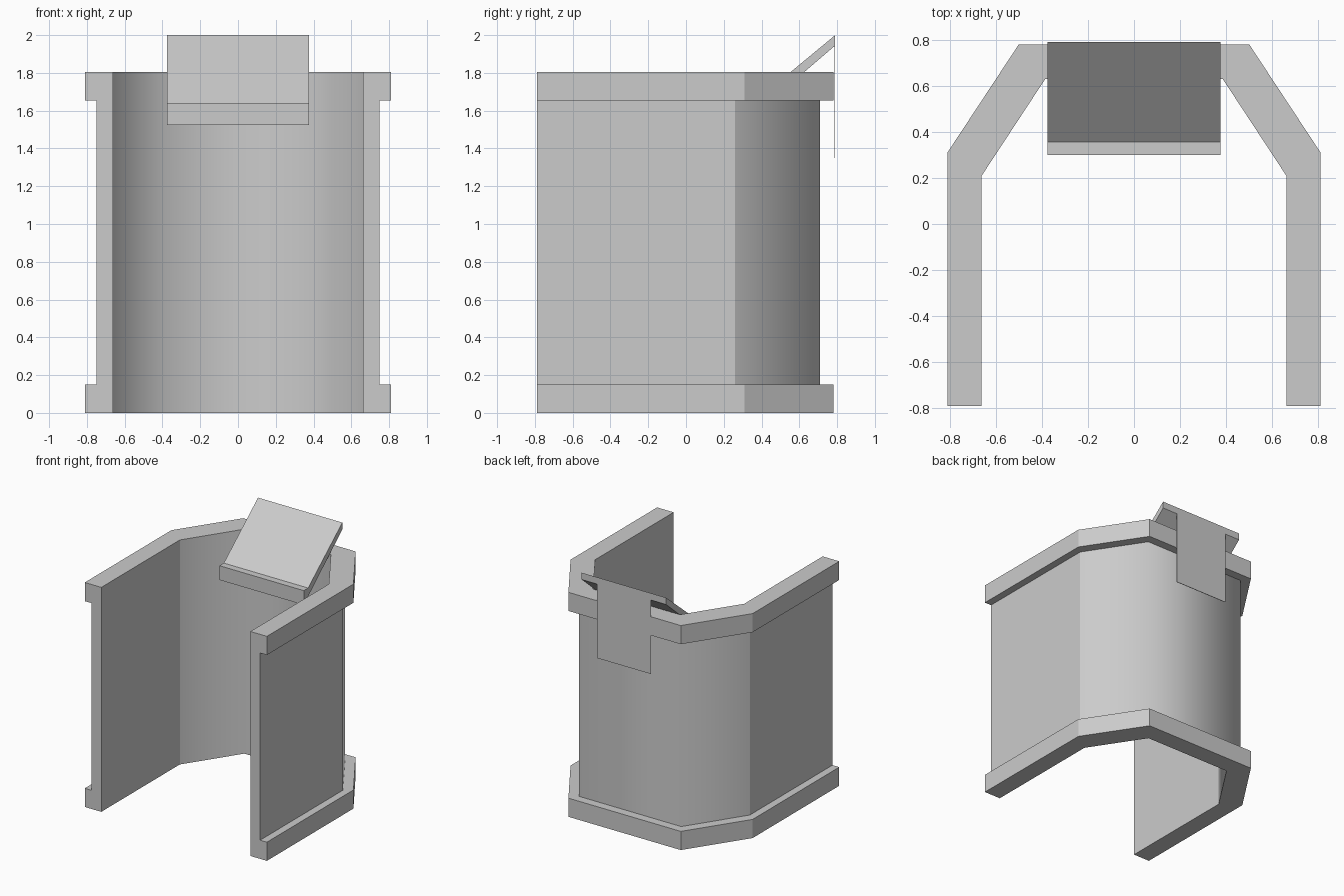
import bpy, bmesh

if "Cube" in bpy.data.objects:
    bpy.data.objects.remove(bpy.data.objects["Cube"], do_unlink=True)

grey = bpy.data.materials.new("plain grey")
grey.use_nodes = True
GREY = (0.6, 0.6, 0.6, 1)
grey.diffuse_color = GREY
grey.node_tree.nodes["Principled BSDF"].inputs["Base Color"].default_value = GREY


def finish(name, bm):
    bmesh.ops.recalc_face_normals(bm, faces=bm.faces)
    mesh = bpy.data.meshes.new(name)
    bm.to_mesh(mesh)
    bm.free()
    mesh.materials.append(grey)
    obj = bpy.data.objects.new(name, mesh)
    bpy.context.collection.objects.link(obj)
    return obj


def half_path(side_x, corner_y, back_x, back_y):
    """Plan outline from the +x front end round the back to the -x front end."""
    half = [(side_x, FRONT), (side_x, corner_y), (back_x, back_y)]
    return half + [(-x, y) for x, y in reversed(half)]


def extrude_x(name, profile, half_width):
    """Prism along x from a y-z profile."""
    bm = bmesh.new()
    ends = [[bm.verts.new((x, y, z)) for y, z in profile]
            for x in (-half_width, half_width)]
    for ring in ends:
        bm.faces.new(ring)
    n = len(profile)
    for i in range(n):
        j = (i + 1) % n
        bm.faces.new((ends[0][i], ends[0][j], ends[1][j], ends[1][i]))
    return finish(name, bm)


FRONT = -0.79
TOP, BAND = 1.805, 0.15
rim = half_path(0.81, 0.31, 0.50, 0.78)
wall = half_path(0.75, 0.26, 0.455, 0.71)
inner = half_path(0.663, 0.207, 0.385, 0.63)

# Open-fronted wall with a rim band at the foot and at the top
section = [(rim, 0), (rim, BAND), (wall, BAND), (wall, TOP - BAND),
           (rim, TOP - BAND), (rim, TOP), (inner, TOP), (inner, 0)]
bm = bmesh.new()
rings = [[bm.verts.new((*path[s], z)) for path, z in section]
         for s in range(len(rim))]
count = len(section)
WALL_OUT, WALL_IN = 2, 6
soft_faces = set()
for s in range(len(rings) - 1):
    a, b = rings[s], rings[s + 1]
    for i in range(count):
        j = (i + 1) % count
        face = bm.faces.new((a[i], a[j], b[j], b[i]))
        # The back and slanted wall faces blend softly into each other
        if i in (WALL_OUT, WALL_IN) and 0 < s < len(rings) - 2:
            soft_faces.add(face)
            face.smooth = True
bm.faces.new(rings[0])
bm.faces.new(rings[-1])
for edge in bm.edges:
    edge.smooth = all(f in soft_faces for f in edge.link_faces)
finish("rimmed_wall", bm)

# Sloping plate with a blunt front lip, resting on the back rim
extrude_x("sloped_plate", [(0.79, 2.0), (0.79, 1.945), (0.30, 1.525),
                           (0.30, 1.64), (0.355, 1.64)], 0.375)

# Thin tab hanging down behind the rim from the plate
extrude_x("hanging_tab", [(0.786, 1.35), (0.79, 1.35),
                          (0.79, 1.947), (0.786, 1.947)], 0.24)
